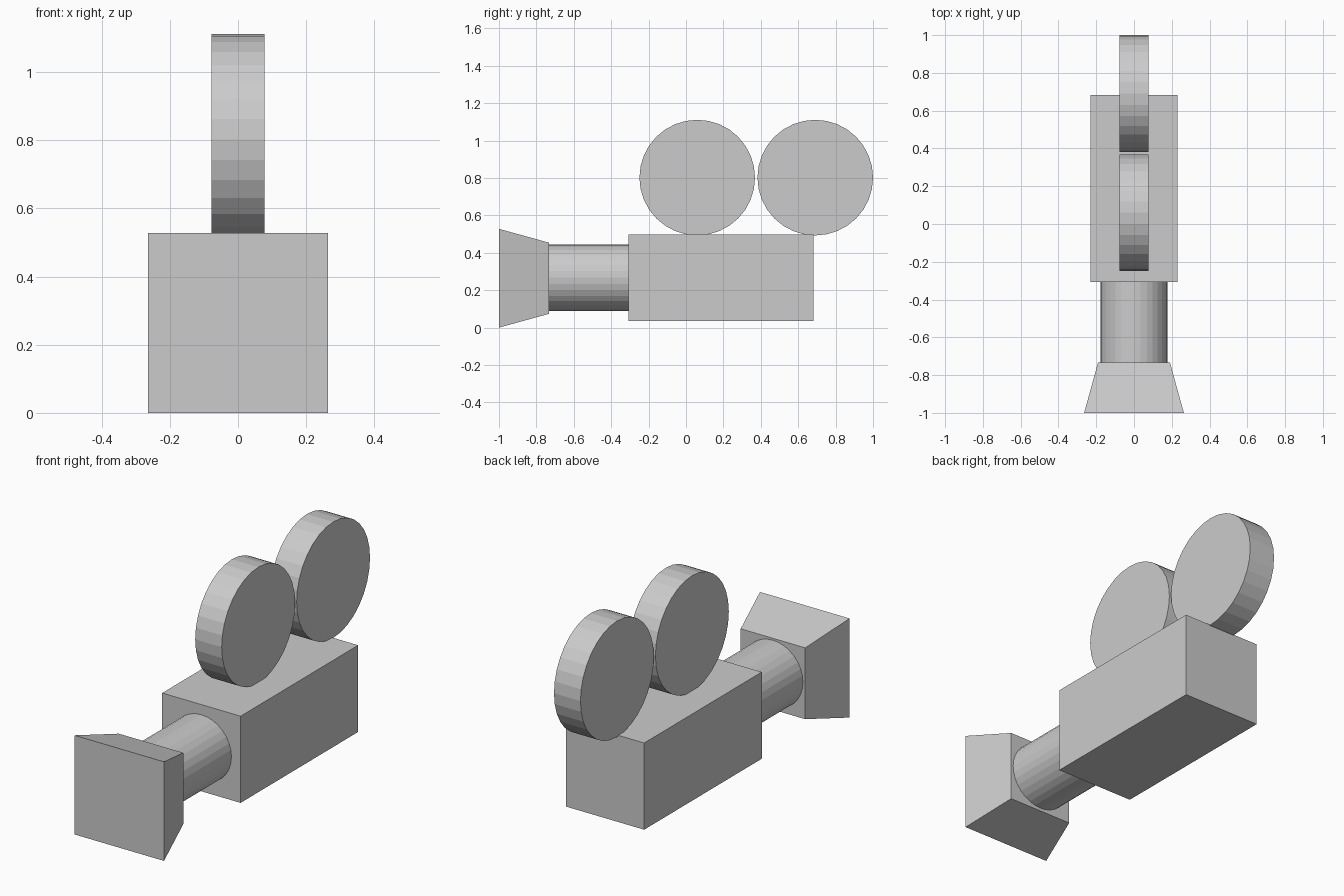
import bpy
from math import pi
from mathutils import Matrix

cube = bpy.data.objects.get("Cube")
if cube:
    bpy.data.objects.remove(cube, do_unlink=True)

# Single grey finish
grey = bpy.data.materials.new("light_grey")
grey.use_nodes = True
colour = (0.6, 0.6, 0.6, 1)
grey.diffuse_color = colour
grey.node_tree.nodes["Principled BSDF"].inputs["Base Color"].default_value = colour

AXIS_Z = 0.267   # height of the lens axis


def finish(name):
    obj = bpy.context.object
    obj.name = obj.data.name = name
    obj.data.materials.append(grey)
    return obj


def cylinder(name, radius, depth, location, rotation):
    bpy.ops.mesh.primitive_cylinder_add(vertices=32, radius=radius, depth=depth,
                                        location=location, rotation=rotation)
    return finish(name)


def box(name, size, location):
    bpy.ops.mesh.primitive_cube_add(size=1, location=location)
    obj = finish(name)
    obj.data.transform(Matrix.Diagonal((*size, 1)))
    return obj


# Camera body
box("body", (0.462, 0.99, 0.462), (0, 0.187, AXIS_Z))

# Lens barrel between body and hood
cylinder("lens_barrel", 0.177, 0.43, (0, -0.52, AXIS_Z), (pi / 2, 0, 0))

# Square lens hood, flaring towards the front
hood = box("lens_hood", (0.528, 0.268, 0.528), (0, -0.866, 0.264))
for v in hood.data.vertices:
    if v.co.y > 0:
        v.co.x *= 0.72
        v.co.z *= 0.72

# Two film reels standing on the body
for name, y in (("front_reel", 0.06), ("rear_reel", 0.691)):
    cylinder(name, 0.309, 0.156, (0, y, 0.802), (0, pi / 2, 0))
